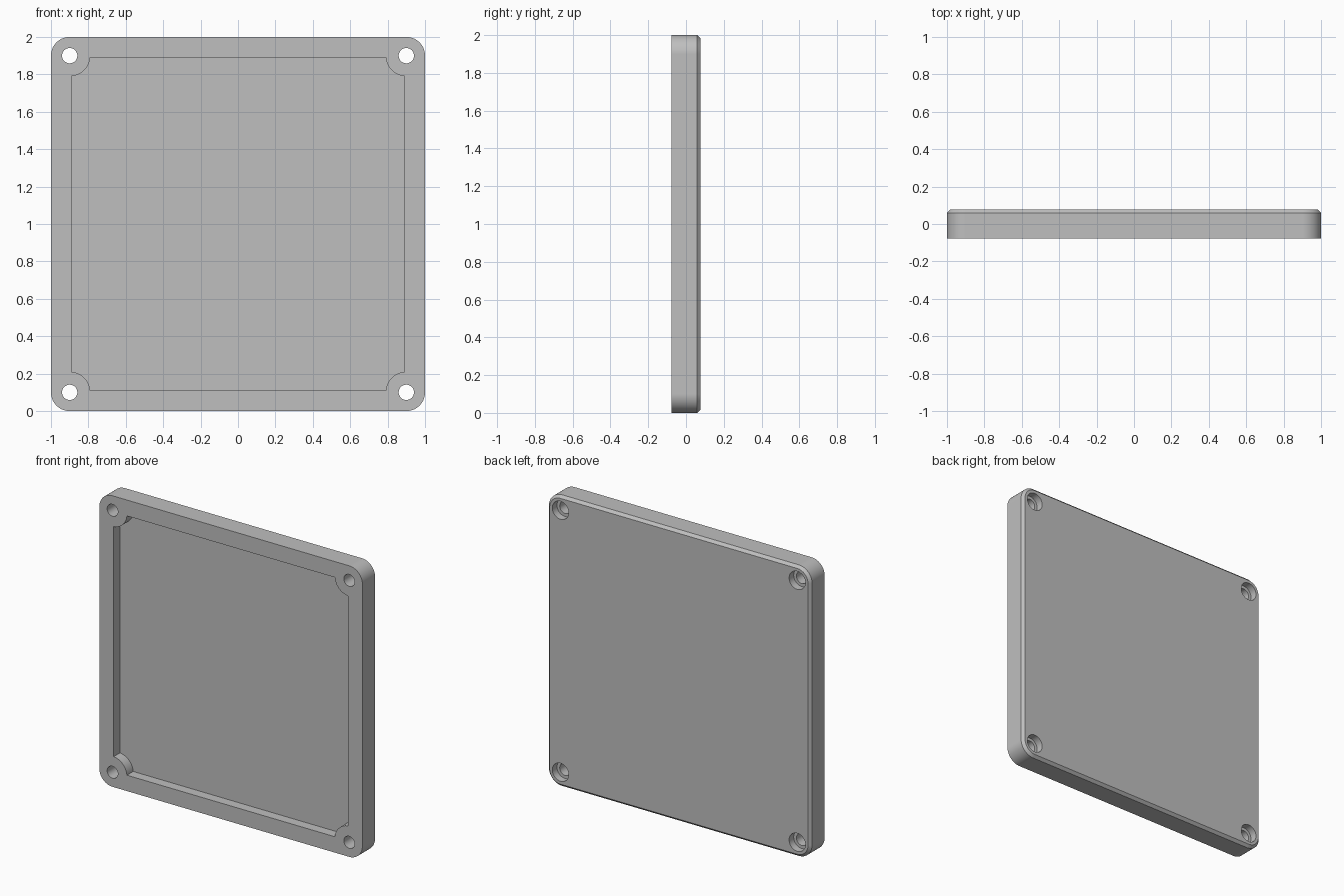
import bpy, bmesh
from math import pi, cos, sin

cube = bpy.data.objects.get("Cube")
if cube:
    bpy.data.objects.remove(cube, do_unlink=True)

HALF_T = 0.0775      # half the thickness
CHAMFER = 0.018
CORNER_R = 0.1
SCREW = 0.9          # screw offset from the centre
POCKET = 0.891       # half width of the pocket
BOSS_R = 0.11
POCKET_DEPTH = 0.068
SINK_DEPTH = 0.05


def arc(cx, cz, r, a0, a1, n):
    return [(cx + r * cos(a0 + (a1 - a0) * i / n),
             cz + r * sin(a0 + (a1 - a0) * i / n)) for i in range(n + 1)]


def circle(cx, cz, r, n=40):
    return arc(cx, cz, r, 0, 2 * pi, n)[:-1]


def rounded_square(half, r):
    pts = []
    for k in range(4):
        a = k * pi / 2
        sx, sz = (1, -1, -1, 1)[k], (1, 1, -1, -1)[k]
        pts += arc(sx * (half - r), sz * (half - r), r, a, a + pi / 2, 16)
    return pts


def pocket_outline():
    # square whose corners are bitten out by the round screw bosses
    pts = []
    d = POCKET - SCREW
    reach = (BOSS_R ** 2 - d ** 2) ** 0.5
    corner = [(POCKET, SCREW - reach)]
    from_a, to_a = -pi / 2, -pi
    corner += arc(SCREW, SCREW, BOSS_R, from_a - 0.09, to_a + 0.09, 16)
    corner += [(SCREW - reach, POCKET)]
    for k in range(4):
        c, s = round(cos(k * pi / 2)), round(sin(k * pi / 2))
        pts += [(c * x - s * z, s * x + c * z) for x, z in corner]
    return pts


def loft(bm, rings):
    # closed solid through (y, outline) rings
    loops = [[bm.verts.new((x, y, z + 1)) for x, z in pts] for y, pts in rings]
    n = len(loops[0])
    for a, b in zip(loops, loops[1:]):
        for i in range(n):
            j = (i + 1) % n
            bm.faces.new((a[i], a[j], b[j], b[i]))
    bm.faces.new(loops[0][::-1])
    bm.faces.new(loops[-1])


def finish(bm, name):
    bmesh.ops.recalc_face_normals(bm, faces=bm.faces)
    mesh = bpy.data.meshes.new(name)
    bm.to_mesh(mesh)
    bm.free()
    obj = bpy.data.objects.new(name, mesh)
    bpy.context.collection.objects.link(obj)
    return obj


# Material
grey = bpy.data.materials.new("plain grey")
grey.use_nodes = True
colour = (0.52, 0.52, 0.52, 1)
grey.diffuse_color = colour
grey.node_tree.nodes["Principled BSDF"].inputs["Base Color"].default_value = colour

# Cover plate with chamfered back rim
bm = bmesh.new()
full = rounded_square(1, CORNER_R)
loft(bm, [(-HALF_T, full), (HALF_T - CHAMFER, full),
          (HALF_T, rounded_square(1 - CHAMFER, CORNER_R - CHAMFER))])
cover = finish(bm, "cover_plate")
cover.data.materials.append(grey)

# Cutter: front pocket and four counterbored screw holes
bm = bmesh.new()
outline = pocket_outline()
loft(bm, [(-0.2, outline), (-HALF_T + POCKET_DEPTH, outline)])
step = HALF_T - SINK_DEPTH
for sx in (-1, 1):
    for sz in (-1, 1):
        hole = circle(sx * SCREW, sz * SCREW, 0.041)
        sink = circle(sx * SCREW, sz * SCREW, 0.062)
        loft(bm, [(-0.2, hole), (step, hole), (step, sink), (0.2, sink)])
cutter = finish(bm, "recess_cutter")
cutter.hide_render = True

bpy.ops.object.select_all(action='DESELECT')
bpy.context.view_layer.objects.active = cover
cover.select_set(True)
cut = cover.modifiers.new("recesses", 'BOOLEAN')
cut.operation = 'DIFFERENCE'
cut.solver = 'EXACT'
cut.object = cutter
bpy.ops.object.modifier_apply(modifier=cut.name)
bpy.data.objects.remove(cutter, do_unlink=True)

# Smooth rounds, crisp edges
bpy.ops.object.shade_smooth_by_angle(angle=pi / 6)
weighted = cover.modifiers.new("flat sides", 'WEIGHTED_NORMAL')
weighted.keep_sharp = True
